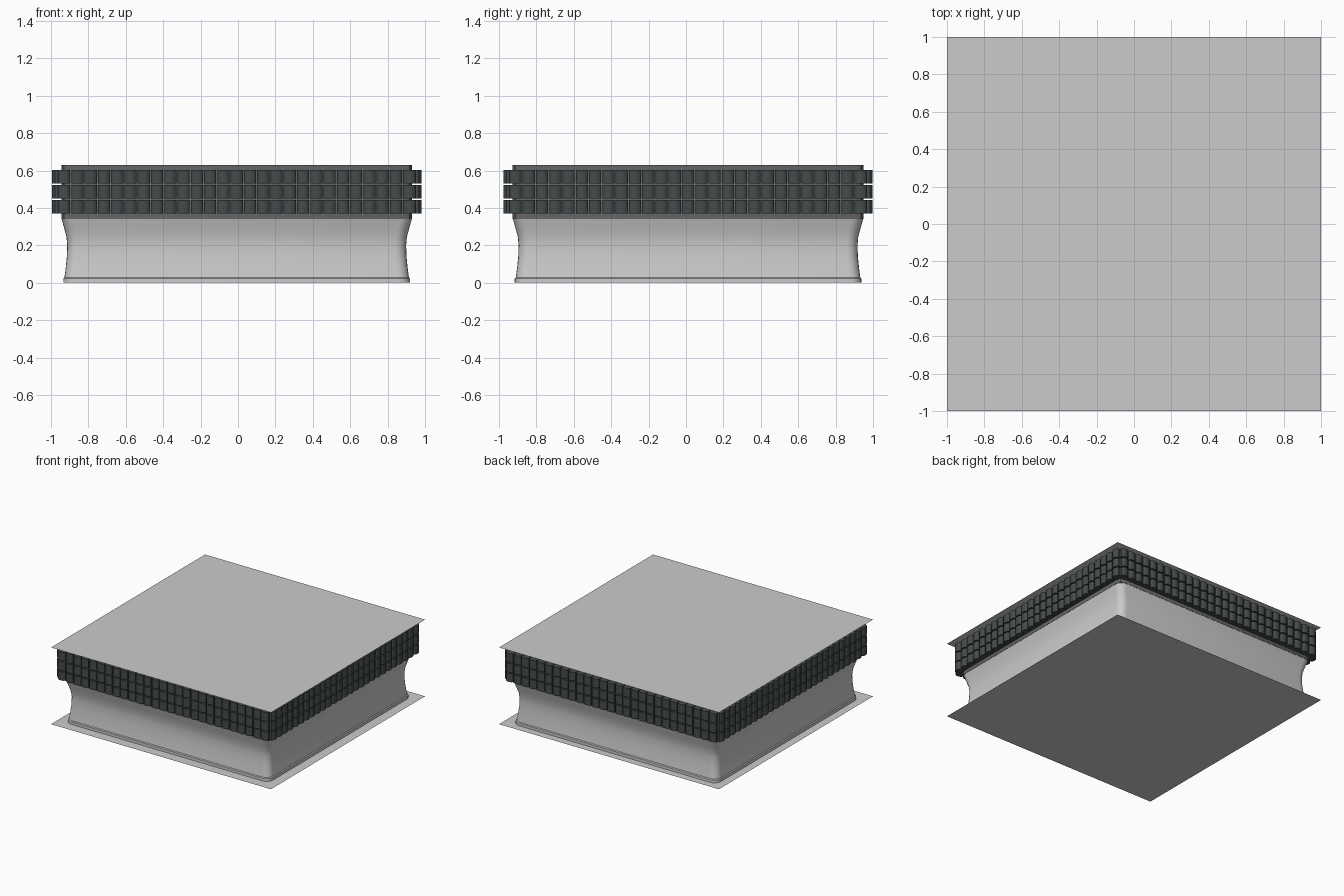
import bpy, bmesh, math

if "Cube" in bpy.data.objects:
    bpy.data.objects.remove(bpy.data.objects["Cube"])

CX, CY = -0.007, 0.011          # body sits slightly off the slabs' centre


def material(name, c):
    m = bpy.data.materials.new(name)
    m.diffuse_color = (*c, 1)
    m.use_nodes = True
    m.node_tree.nodes["Principled BSDF"].inputs["Base Color"].default_value = m.diffuse_color
    return m


dark = material("dark_stone", (0.06, 0.07, 0.07))
mid = material("mid_stone", (0.13, 0.13, 0.13))


def finish(name, bm, mat=None, smooth=True):
    bmesh.ops.recalc_face_normals(bm, faces=bm.faces)
    me = bpy.data.meshes.new(name)
    bm.to_mesh(me)
    bm.free()
    ob = bpy.data.objects.new(name, me)
    bpy.context.collection.objects.link(ob)
    if mat:
        me.materials.append(mat)
    if smooth:
        bpy.ops.object.select_all(action='DESELECT')
        ob.select_set(True)
        bpy.context.view_layer.objects.active = ob
        bpy.ops.object.shade_smooth_by_angle(angle=math.radians(35))
    return ob


def loft(name, profile, radius, segs, mat=None):
    # stack rounded-square rings along a (half width, z) profile
    bm = bmesh.new()
    rings = []
    for h, z in profile:
        ring = []
        for q, (sx, sy) in enumerate([(1, 1), (-1, 1), (-1, -1), (1, -1)]):
            for i in range(segs + 1):
                a = math.pi / 2 * (q + i / segs)
                ring.append(bm.verts.new((CX + sx * (h - radius) + radius * math.cos(a),
                                          CY + sy * (h - radius) + radius * math.sin(a), z)))
        rings.append(ring)
    n = len(rings[0])
    for a, b in zip(rings, rings[1:]):
        for i in range(n):
            j = (i + 1) % n
            bm.faces.new((a[i], a[j], b[j], b[i]))
    return finish(name, bm, mat)


def slab(name, z):
    bm = bmesh.new()
    bm.faces.new([bm.verts.new((x, y, z)) for x, y in [(-1, -1), (1, -1), (1, 1), (-1, 1)]])
    return finish(name, bm, smooth=False)


# flat square sheets at bottom and top
slab("bottom_sheet", 0.0)
slab("top_sheet", 0.63)

# concave lower wall with a small base lip
loft("lower_wall", [(0.927, 0), (0.927, 0.022), (0.921, 0.028), (0.914, 0.08),
                    (0.908, 0.14), (0.906, 0.2), (0.91, 0.245), (0.922, 0.29),
                    (0.936, 0.34)], 0.06, 5)

# dark core behind the blocks
loft("upper_core", [(0.925, 0.34), (0.938, 0.34), (0.938, 0.63)], 0.05, 2, mid)

# three rows of bowed blocks on all four sides
bm = bmesh.new()
COUNT, SPAN = 27, 0.958
PITCH = 2 * SPAN / COUNT
HALF = PITCH / 2 - 0.003
outline = [(-HALF, 0.932), (-HALF, 0.972), (-HALF * 0.75, 0.981), (-HALF * 0.3, 0.987),
           (HALF * 0.3, 0.987), (HALF * 0.75, 0.981), (HALF, 0.972), (HALF, 0.932)]
for side in range(4):
    c, s = math.cos(side * math.pi / 2), math.sin(side * math.pi / 2)
    for k in range(COUNT):
        mx = -SPAN + PITCH * (k + 0.5)
        for z0 in (0.37, 0.45, 0.531):
            loops = []
            for z in (z0, z0 + 0.072):
                loops.append([bm.verts.new((CX + c * (mx + u) + s * d,
                                            CY + s * (mx + u) - c * d, z))
                              for u, d in outline])
            lo, hi = loops
            bm.faces.new(lo)
            bm.faces.new(hi)
            for i in range(len(lo)):
                j = (i + 1) % len(lo)
                bm.faces.new((lo[i], lo[j], hi[j], hi[i]))
finish("wall_blocks", bm, dark)
